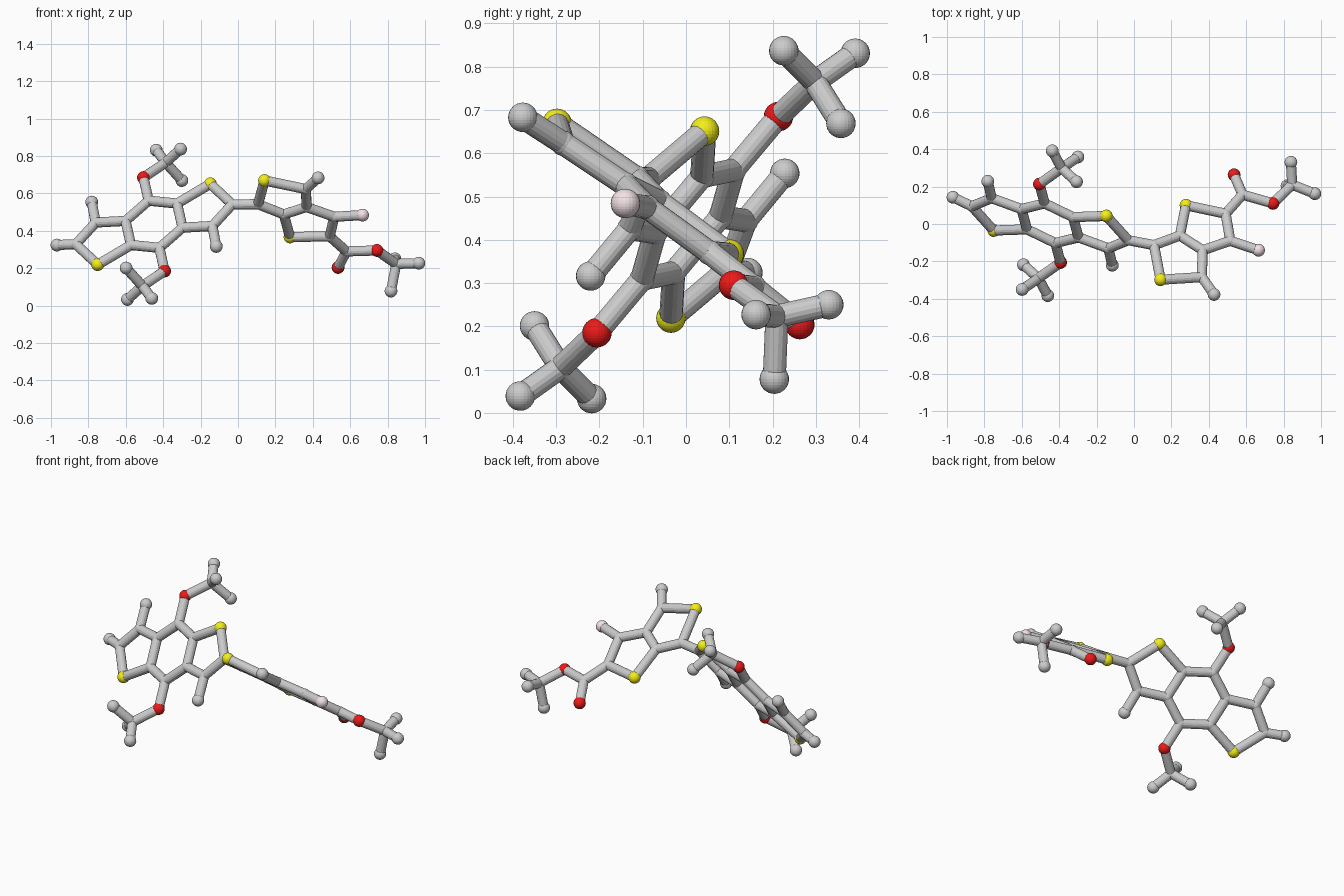
import bpy, bmesh
from mathutils import Vector, Matrix

if "Cube" in bpy.data.objects:
    bpy.data.objects.remove(bpy.data.objects["Cube"])

BALL, JOINT, ROD = 0.034, 0.029, 0.027
atoms, bonds = {}, []


def chain(text):
    """Bond consecutive names of each dash-joined chain."""
    for path in text.split():
        names = path.split("-")
        bonds.extend(zip(names, names[1:]))


# Three-ring unit: one half laid out flat, the other half by point inversion
centre = Vector((-0.449, 0.004, 0.435))
U, V, S = Vector((0.937, -0.141, 0.322)), Vector((-0.171, 0.634, 0.755)), 0.1203
flat = {"C_top": (0, 1.39), "C_a": (1.22, 0.70), "C_b": (1.22, -0.72),
        "S_ring": (2.88, 1.15), "C_end": (3.64, -0.38), "C_side": (2.55, -1.19),
        "H_side": (2.52, -2.38), "O_top": (0, 2.75)}
half = {k: S * (u * U + v * V) for k, (u, v) in flat.items()}
half["C_methyl"] = Vector((0.062, 0.294, 0.330))
half["H_m1"] = Vector((0.012, 0.387, 0.396))
half["H_m2"] = Vector((0.142, 0.222, 0.402))
half["H_m3"] = Vector((0.149, 0.354, 0.234))
for tag, sign in (("1", 1), ("2", -1)):
    for k, p in half.items():
        atoms[k + tag] = centre + sign * p
    chain(" ".join("-".join(n + tag for n in path.split("-")) for path in (
        "C_top-C_a-C_b-C_side-C_end-S_ring-C_a", "C_side-H_side",
        "C_top-O_top-C_methyl-H_m1", "C_methyl-H_m2", "C_methyl-H_m3")))
atoms["H_end"] = Vector((-0.968, 0.143, 0.324))
chain("C_b1-C_top2 C_b2-C_top1 C_end2-H_end C_end1-C1")

# Two-ring unit with its ester tail
for k, p in {
    "C1": (0.107, -0.113, 0.542), "S3": (0.142, -0.298, 0.669),
    "C2": (0.363, -0.284, 0.623), "H2": (0.428, -0.377, 0.683),
    "C3": (0.367, -0.140, 0.527), "C4": (0.245, -0.062, 0.488),
    "S4": (0.278, 0.100, 0.367), "C5": (0.490, 0.055, 0.370),
    "C6": (0.515, -0.090, 0.475), "F1": (0.666, -0.140, 0.484),
    "C7": (0.580, 0.157, 0.290), "O3": (0.535, 0.263, 0.204),
    "O4": (0.743, 0.110, 0.295), "C8": (0.846, 0.210, 0.223),
    "H3": (0.967, 0.162, 0.227), "H4": (0.839, 0.330, 0.250),
    "H5": (0.818, 0.204, 0.078),
}.items():
    atoms[k] = Vector(p)
chain("C1-S3-C2-C3-C4-C1 C4-S4-C5-C6-C3 C2-H2 C6-F1 C5-C7-O3 C7-O4-C8-H3 C8-H4 C8-H5")


def finish(bm, name, color=None):
    mesh = bpy.data.meshes.new(name)
    bm.to_mesh(mesh)
    bm.free()
    obj = bpy.data.objects.new(name, mesh)
    bpy.context.collection.objects.link(obj)
    if color:
        mat = bpy.data.materials.new(name + "_color")
        mat.diffuse_color = (*color, 1)
        mat.use_nodes = True
        mat.node_tree.nodes["Principled BSDF"].inputs["Base Color"].default_value = mat.diffuse_color
        mesh.materials.append(mat)


# Balls, one object per kind of atom
for letter, name, radius, color in (
        ("C", "carbon_joints", JOINT, None), ("H", "end_balls", BALL, None),
        ("S", "sulfur_balls", BALL, (0.9, 0.86, 0.01)),
        ("O", "oxygen_balls", BALL, (0.85, 0.01, 0.01)),
        ("F", "fluorine_ball", BALL, (0.9, 0.76, 0.79))):
    bm = bmesh.new()
    for k, p in atoms.items():
        if k[0] == letter:
            bmesh.ops.create_uvsphere(bm, u_segments=24, v_segments=16, radius=radius,
                                      matrix=Matrix.Translation(p))
    finish(bm, name, color)

# Rods between the balls
bm = bmesh.new()
for a, b in bonds:
    d = atoms[b] - atoms[a]
    place = (Matrix.Translation((atoms[a] + atoms[b]) / 2)
             @ d.to_track_quat("Z", "Y").to_matrix().to_4x4())
    bmesh.ops.create_cone(bm, cap_ends=True, segments=16, radius1=ROD, radius2=ROD,
                          depth=d.length, matrix=place)
finish(bm, "bond_rods")
